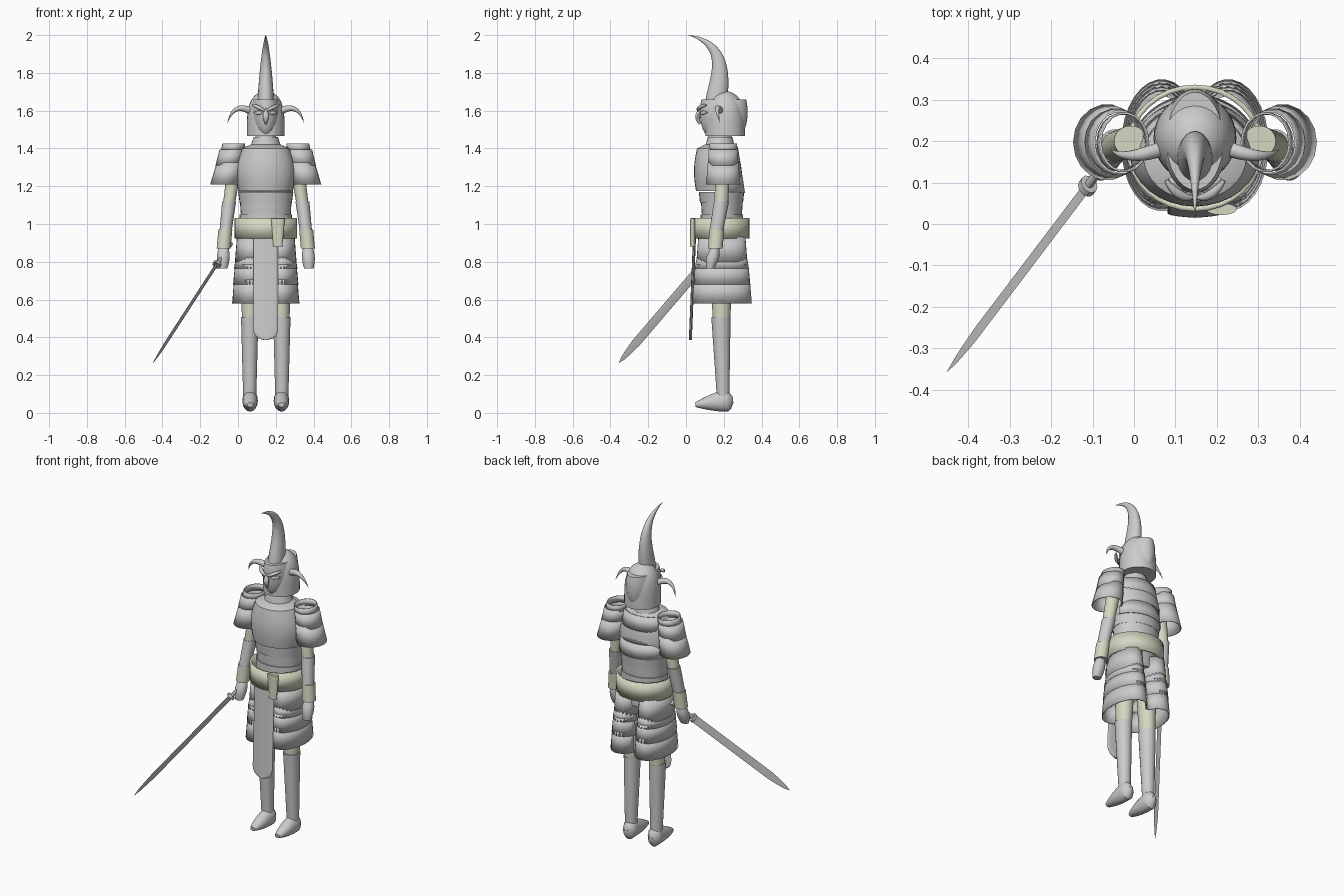
import bpy, math
from mathutils import Vector

if "Cube" in bpy.data.objects:
    bpy.data.objects.remove(bpy.data.objects["Cube"])

BODY_X = .147  # the figure stands beside the origin, its sword arm reaching out


def material(name, *rgb):
    mat = bpy.data.materials.new(name)
    mat.use_nodes = True
    mat.diffuse_color = (*rgb, 1)
    mat.node_tree.nodes["Principled BSDF"].inputs["Base Color"].default_value = (*rgb, 1)
    return mat


STEEL = material("steel_grey", .6, .6, .6)
CLOTH = material("pale_cloth", .68, .68, .54)


def make_object(name, points, faces, mat, shell, flip):
    mesh = bpy.data.meshes.new(name)
    mesh.from_pydata([(BODY_X + flip * p.x, p.y, p.z) for p in points], [],
                     [face[::flip] for face in faces])
    mesh.materials.append(mat)
    part = bpy.data.objects.new(name, mesh)
    bpy.context.collection.objects.link(part)
    bpy.ops.object.select_all(action='DESELECT')
    part.select_set(True)
    bpy.context.view_layer.objects.active = part
    bpy.ops.object.shade_smooth_by_angle(angle=math.radians(35))
    if shell:
        part.modifiers.new("shell", 'SOLIDIFY').thickness = shell


def skin(name, mat, rings, closed=True, shell=0, pair=False):
    """Bridge equal rings; shells stay open, solids get end caps."""
    count, rows = len(rings[0]), len(rings)
    faces = []
    for row in range(rows - 1):
        for i in range(count if closed else count - 1):
            a, b = row * count + i, row * count + (i + 1) % count
            faces.append((a, b, b + count, a + count))
    if not shell:
        faces.append(tuple(reversed(range(count))))
        faces.append(tuple(range((rows - 1) * count, rows * count)))
    points = [p for ring in rings for p in ring]
    if pair:
        make_object("left_" + name, points, faces, mat, shell, 1)
        make_object("right_" + name, points, faces, mat, shell, -1)
    else:
        make_object(name, points, faces, mat, shell, 1)


def at(value, t):
    """A size may be constant, a (start, end) pair or a rule of t."""
    if callable(value):
        return value(t)
    if isinstance(value, tuple):
        return value[0] + (value[1] - value[0]) * t
    return value


def level(name, mat, z, y, rx, ry, x=0, steps=1, sides=32, arc=math.pi, facing=0, **options):
    """Stack level ellipses, bottom to top; a smaller arc leaves them open."""
    closed = arc == math.pi
    rings = []
    for step in range(steps + 1):
        t = step / steps
        angles = [facing + arc * (2 * i / sides - 1) for i in range(sides if closed else sides + 1)]
        rings.append([Vector((at(x, t) + at(rx, t) * math.cos(a),
                              at(y, t) + at(ry, t) * math.sin(a), at(z, t))) for a in angles])
    skin(name, mat, rings, closed, **options)


def bezier(points, t):
    while len(points) > 1:
        points = [a.lerp(b, t) for a, b in zip(points, points[1:])]
    return points[0]


def sweep(name, mat, path, across, wide, deep, steps=12, sides=12, **options):
    """Sweep an ellipse along a curve; wide is measured along the across direction."""
    path = [Vector(p) for p in path]
    rings = []
    for step in range(steps + 1):
        t = step / steps
        ahead = (bezier(path, min(t + .01, 1)) - bezier(path, max(t - .01, 0))).normalized()
        u = Vector(across)
        u = (u - ahead * u.dot(ahead)).normalized()
        v = ahead.cross(u)
        rings.append([bezier(path, t) + u * at(wide, t) * math.cos(a) + v * at(deep, t) * math.sin(a)
                      for a in (math.tau * i / sides for i in range(sides))])
    skin(name, mat, rings, **options)


def taper(radius):
    return lambda t: radius * (1.01 - t ** 1.5)


def bulge(radius, extra):
    return lambda t: radius + extra * math.sin(math.pi * t)


SIDEWAYS, UPWARD, DEPTH = (1, 0, 0), (0, 0, 1), (0, 1, 0)


# Helmet and face mask
def dome(t):
    return math.sqrt(1.001 - ease(t) ** 4)


def ease(t):
    return 1 - (1 - t) ** 2


def jaw(t):
    return math.sqrt(1 - .8 * (t / .65 - 1) ** 2)


level("helmet", STEEL, z=lambda t: 1.465 + .238 * ease(t), y=.207,
      rx=lambda t: .1 * dome(t), ry=lambda t: .105 * dome(t), steps=16)
level("face_mask", STEEL, z=(1.465, 1.66), y=.2, rx=lambda t: .078 * jaw(t),
      ry=lambda t: .126 * math.sqrt(jaw(t)), steps=12)
sweep("nose", STEEL, [(0, .08, 1.61), (0, .045, 1.57), (0, .075, 1.53)], SIDEWAYS,
      wide=bulge(.004, .012), deep=bulge(.006, .006))
sweep("brow", STEEL, [(.07, .105, 1.63), (.04, .06, 1.62), (.006, .064, 1.6)], UPWARD,
      wide=bulge(.006, .004), deep=bulge(.005, .006), pair=True)
sweep("eye", STEEL, [(.06, .112, 1.59), (.04, .08, 1.59), (.02, .08, 1.585)], UPWARD,
      wide=bulge(.002, .01), deep=.006, pair=True)

# Horns
sweep("crest_horn", STEEL, [(0, .16, 1.64), (0, .17, 1.75), (0, .24, 1.95), (0, .013, 2)], SIDEWAYS,
      wide=taper(.043), deep=taper(.058), steps=24, sides=20)
sweep("side_horn", STEEL, [(.085, .18, 1.6), (.17, .15, 1.645), (.203, .18, 1.535)], DEPTH,
      wide=taper(.018), deep=taper(.018), pair=True)

# Neck and torso
level("neck", STEEL, z=(1.38, 1.5), y=.18, rx=.055, ry=.06)
level("neck_guard", STEEL, z=(1.42, 1.46), y=.18, rx=(.078, .064), ry=(.075, .066))
level("cuirass", STEEL, z=(1.175, 1.4), y=(.174, .163), steps=12,
      rx=lambda t: at((.143, .124), t) + bulge(0, .022)(t),
      ry=lambda t: at((.121, .105), t) + bulge(0, .013)(t))
level("collar_plate", STEEL, z=(1.4, 1.42), y=(.163, .178), rx=(.124, .08), ry=(.105, .078))
for i in range(3):
    low = 1.165 + .08 * i
    level("back_plate_%d" % (i + 1), STEEL, z=(low, low + .085), y=.18, rx=(.153 - .006 * i, .146 - .01 * i),
          ry=(.132 - .012 * i, .12 - .013 * i), arc=1.25, facing=math.pi / 2, shell=.006)
level("upper_waist_plate", STEEL, z=(1.11, 1.17), y=.188, rx=(.138, .146), ry=(.114, .12))
level("middle_waist_plate", STEEL, z=(1.05, 1.11), y=.19, rx=(.132, .136), ry=(.106, .11))
level("lower_waist_plate", STEEL, z=(1, 1.05), y=.19, rx=.138, ry=.112)
level("belt", CLOTH, z=(.922, 1.032), y=.183, rx=.166, ry=.153, shell=.012)
level("hips", STEEL, z=(.86, 1), y=.18, rx=(.12, .135), ry=.1)
level("belt_end", CLOTH, z=(.882, 1.028), x=.064, y=.036, rx=(.024, .037), ry=.014)

# Long front apron with a rounded foot
level("front_apron", STEEL, z=lambda t: .386 + .544 * t * t, y=lambda t: .023 + .022 * t * t,
      rx=lambda t: .066 * math.sin(min(math.pi / 2, .02 + 4.5 * t)), ry=.008, steps=24)

# Skirt plates: two rounded lobes meeting on the centre line
LOBE = .08
for i, (low, top) in enumerate(((.8, .93), (.765, .825), (.68, .785), (.58, .705))):
    width, depth = .083 + .005 * i, .135 + .008 * i
    level("skirt_plate_%d" % (i + 1), STEEL, z=(low, top), x=LOBE, y=.19, rx=(width, width - .01),
          ry=(depth, depth - .01), arc=math.acos(-LOBE / (width + .002)), sides=24, shell=.006, pair=True)

# Shoulder guards: open flaring tiers
for i, (low, top) in enumerate(((1.385, 1.425), (1.31, 1.395), (1.21, 1.325))):
    wide, narrow = .062 + .01 * i, .06 + .005 * i
    level("shoulder_plate_%d" % (i + 1), STEEL, z=(low, top), x=(.176 + .018 * i, .17 + .01 * i), y=.197,
          rx=(wide, narrow), ry=(wide + .01, narrow + .013), sides=18, shell=.005, pair=True)

# Arms
level("upper_arm", CLOTH, z=(1.11, 1.37), x=(.194, .155), y=(.186, .2), rx=(.032, .04), ry=.037, pair=True)
level("forearm_guard", STEEL, z=(.95, 1.12), x=(.214, .194), y=(.158, .188),
      rx=(.032, .037), ry=(.036, .04), pair=True)
level("cuff", CLOTH, z=(.87, .97), x=(.223, .214), y=(.155, .163), rx=.037, ry=.039, pair=True)
level("hand", STEEL, z=(.765, .88), x=(.228, .223), y=(.128, .155),
      rx=bulge(.025, .009), ry=bulge(.02, .014), steps=8, pair=True)


# Legs and feet
def instep(t):
    return math.sqrt(min(1, .07 + 6 * t))


level("thigh", CLOTH, z=(.48, .9), x=(.084, .075), y=.188, rx=(.042, .06), ry=(.046, .065), pair=True)
level("shin_guard", STEEL, z=(.06, .507), x=.085, y=(.197, .185), rx=(.034, .046), ry=(.032, .051),
      pair=True)
sweep("foot", STEEL, [(.083, .249, .07), (.083, .05, .043)], SIDEWAYS, pair=True, sides=16,
      wide=lambda t: .041 * instep(t) * (1 - .6 * t ** 4),
      deep=lambda t: .062 * instep(t) * (1 - .8 * t ** 1.7))

# Sword held in the right hand
TIP, HAND = Vector((-.597, -.355, .265)), Vector((-.237, .12, .82))
EDGE = (0, -.76, .65)


def sword_part(name, start, end, wide, deep, **options):
    sweep(name, STEEL, [TIP.lerp(HAND, start), TIP.lerp(HAND, end)], EDGE, wide, deep, **options)


sword_part("sword_blade", 0, .95, wide=lambda t: .023 * math.sqrt(min(1, .001 + 5 * t)),
           deep=(.001, .005), steps=20, sides=4)
sword_part("sword_guard", .93, .95, wide=.026, deep=.022, steps=1)
sword_part("sword_grip", .94, 1.12, wide=.012, deep=.01, steps=1)
sword_part("sword_pommel", 1.11, 1.14, wide=.016, deep=.014, steps=1)
